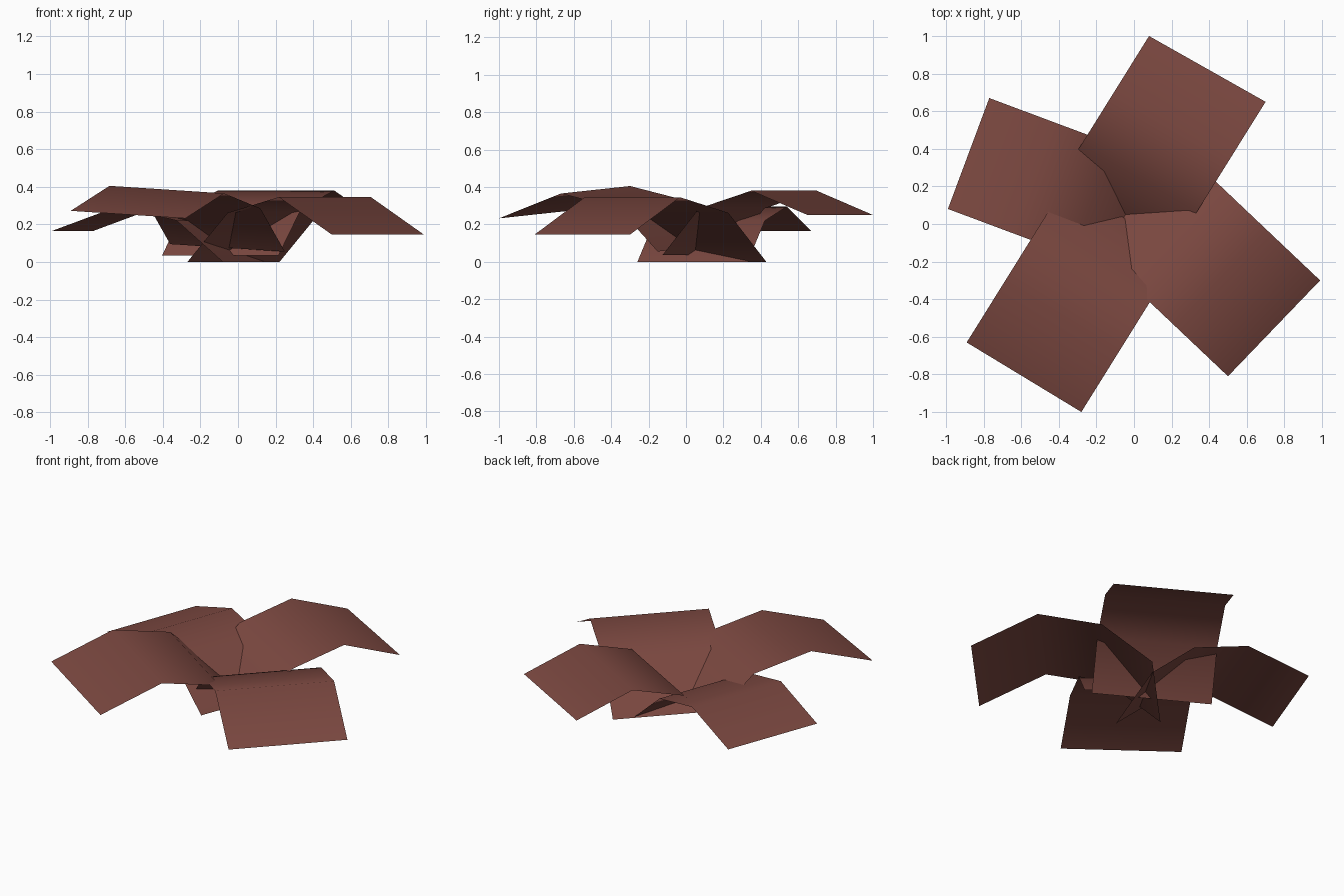
import bpy
from mathutils import Vector

if "Cube" in bpy.data.objects:
    bpy.data.objects.remove(bpy.data.objects["Cube"])

# One flat colour for all leaves
mat = bpy.data.materials.new("reddish_brown")
mat.diffuse_color = (0.20, 0.065, 0.052, 1)
mat.use_nodes = True
mat.node_tree.nodes["Principled BSDF"].inputs["Base Color"].default_value = mat.diffuse_color


def leaf(name, corner, across, outward, profile, tilt=0.0):
    """Folded strip: profile is (distance in from tip, height, height tilt)."""
    c, w = Vector(corner), Vector(across)
    u = Vector(outward).normalized()
    verts = []
    for dist, z in profile:
        p = c - u * dist
        q = p + w
        verts += [(p.x, p.y, z), (q.x, q.y, z + tilt)]
    # profile runs from tip to base
    faces = [(2 * i + 2, 2 * i + 3, 2 * i + 1, 2 * i) for i in range(len(profile) - 1)]
    me = bpy.data.meshes.new(name)
    me.from_pydata(verts, [], faces)
    me.materials.append(mat)
    me.shade_smooth()
    ob = bpy.data.objects.new(name, me)
    bpy.context.collection.objects.link(ob)
    return ob


# Four drooping leaves crossing at the centre
leaf("back_leaf", (0.08, 1.0), (0.62, -0.35), (0.53, 0.85),
     [(0, 0.25), (0.355, 0.38), (0.685, 0.285), (0.915, 0.035)])
leaf("left_leaf", (-0.99, 0.08), (0.22, 0.59), (-0.937, 0.35),
     [(0, 0.165), (0.373, 0.295), (0.709, 0.22), (0.971, 0.0)])
leaf("front_leaf", (-0.28, -1.0), (-0.61, 0.37), (-0.53, -0.85),
     [(0, 0.232), (0.39, 0.365), (0.755, 0.285), (1.0, 0.055)], tilt=0.04)
leaf("right_leaf", (0.99, -0.30), (-0.49, -0.51), (0.726, -0.688),
     [(0, 0.145), (0.39, 0.345), (0.765, 0.262), (1.06, 0.0)])
